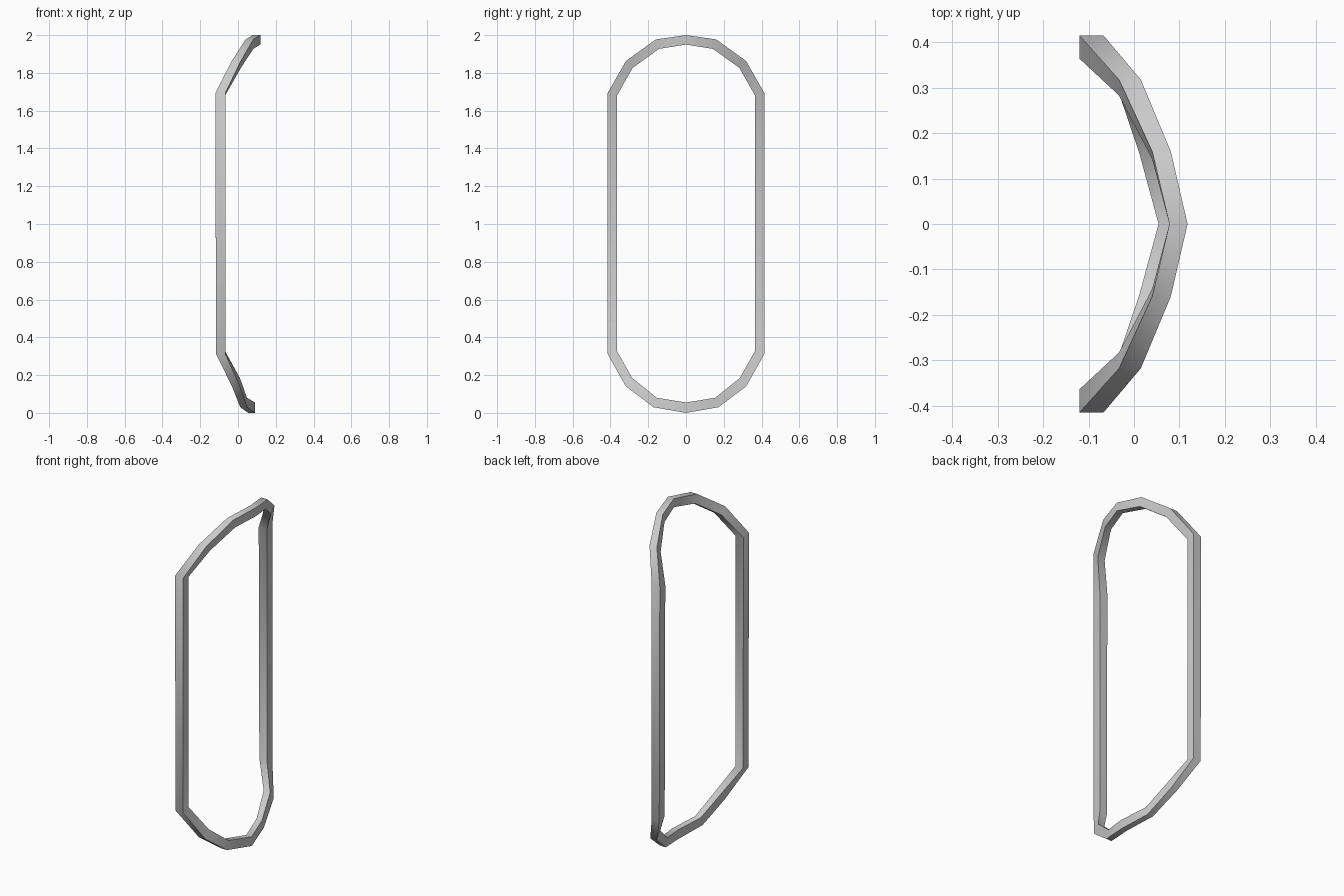
import bpy, bmesh
from math import radians

cube = bpy.data.objects.get("Cube")
if cube:
    bpy.data.objects.remove(cube, do_unlink=True)

# Half of the bowed hoop, top centre to bottom centre:
# outer y, outer z, inner y, inner z, left x, right x
STATIONS = [
    (0, 2.0, 0, 1.95, 0.078, 0.118),
    (0.16, 1.977, 0.143, 1.927, 0.04, 0.081),
    (0.318, 1.863, 0.283, 1.826, -0.033, 0.015),
    (0.415, 1.693, 0.364, 1.682, -0.12, -0.067),
    (0.415, 0.312, 0.364, 0.325, -0.116, -0.067),
    (0.318, 0.14, 0.285, 0.185, -0.032, 0.01),
    (0.172, 0.03, 0.155, 0.08, 0.012, 0.048),
    (0, 0.0, 0, 0.055, 0.054, 0.09),
]

# Square section swept through the stations
bm = bmesh.new()
rings = []
for oy, oz, iy, iz, xl, xr in STATIONS:
    corners = [(xl, oy, oz), (xr, oy, oz), (xr, iy, iz), (xl, iy, iz)]
    rings.append([bm.verts.new(c) for c in corners])
for a, b in zip(rings, rings[1:]):
    for i in range(4):
        j = (i + 1) % 4
        bm.faces.new((a[i], a[j], b[j], b[i]))

# Mirror the half across the centre plane and weld the seam
geom = bm.verts[:] + bm.edges[:] + bm.faces[:]
bmesh.ops.mirror(bm, geom=geom, axis='Y', merge_dist=0.001)
bmesh.ops.remove_doubles(bm, verts=bm.verts[:], dist=0.001)
bmesh.ops.recalc_face_normals(bm, faces=bm.faces[:])

mesh = bpy.data.meshes.new("hoop_frame")
bm.to_mesh(mesh)
bm.free()
frame = bpy.data.objects.new("hoop_frame", mesh)
bpy.context.collection.objects.link(frame)

# Plain grey finish
grey = bpy.data.materials.new("light_grey")
grey.use_nodes = True
colour = (0.6, 0.6, 0.6, 1)
grey.diffuse_color = colour
grey.node_tree.nodes["Principled BSDF"].inputs["Base Color"].default_value = colour
mesh.materials.append(grey)

# Soft bends, crisp section corners
bpy.ops.object.select_all(action='DESELECT')
frame.select_set(True)
bpy.context.view_layer.objects.active = frame
bpy.ops.object.shade_smooth_by_angle(angle=radians(40))
